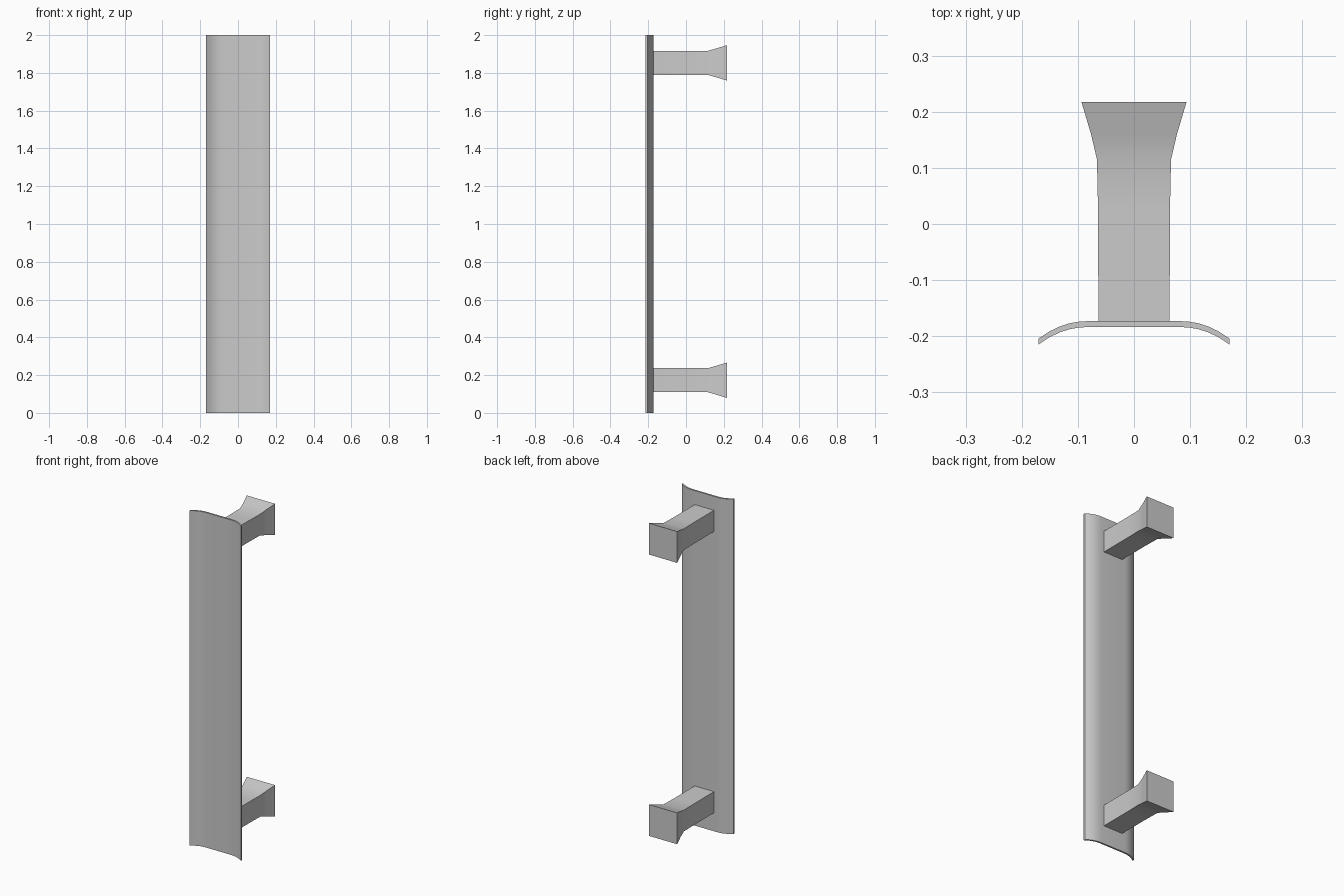
import bpy, bmesh

if "Cube" in bpy.data.objects:
    bpy.data.objects.remove(bpy.data.objects["Cube"])


def make_object(name, bm):
    bmesh.ops.recalc_face_normals(bm, faces=bm.faces[:])
    mesh = bpy.data.meshes.new(name)
    bm.to_mesh(mesh)
    bm.free()
    obj = bpy.data.objects.new(name, mesh)
    bpy.context.collection.objects.link(obj)
    bpy.ops.object.select_all(action='DESELECT')
    obj.select_set(True)
    bpy.context.view_layer.objects.active = obj
    bpy.ops.object.shade_smooth_by_angle(angle=0.42)
    return obj


# Grip plate: thin profile with edges curving forward, extruded upward
half = [(0.08, -0.173), (0.098, -0.174), (0.115, -0.177), (0.132, -0.1825),
        (0.15, -0.191), (0.17, -0.204)]
back = [(-x, y) for x, y in reversed(half)] + half
front = [(x, y - 0.0105) for x, y in reversed(back)]
bm = bmesh.new()
face = bm.faces.new([bm.verts.new((x, y, 0)) for x, y in back + front])
ext = bmesh.ops.extrude_face_region(bm, geom=[face])
top = [v for v in ext["geom"] if isinstance(v, bmesh.types.BMVert)]
bmesh.ops.translate(bm, verts=top, vec=(0, 0, 2))
make_object("grip_plate", bm)

# Mounting posts: square sections flaring toward the wall end
sections = [(-0.174, 0.0635), (0.02, 0.064), (0.115, 0.066),
            (0.16, 0.0765), (0.217, 0.0935)]


def post(name, z):
    bm = bmesh.new()
    rings = [[bm.verts.new((sx * h, y, z + sz * (h if h > 0.07 else 0.0635)))
              for sx, sz in ((-1, -1), (1, -1), (1, 1), (-1, 1))]
             for y, h in sections]
    for a, b in zip(rings, rings[1:]):
        for i in range(4):
            j = (i + 1) % 4
            bm.faces.new((a[i], a[j], b[j], b[i]))
    bm.faces.new(rings[0])
    bm.faces.new(rings[-1])
    make_object(name, bm)


post("lower_post", 0.173)
post("upper_post", 1.853)
